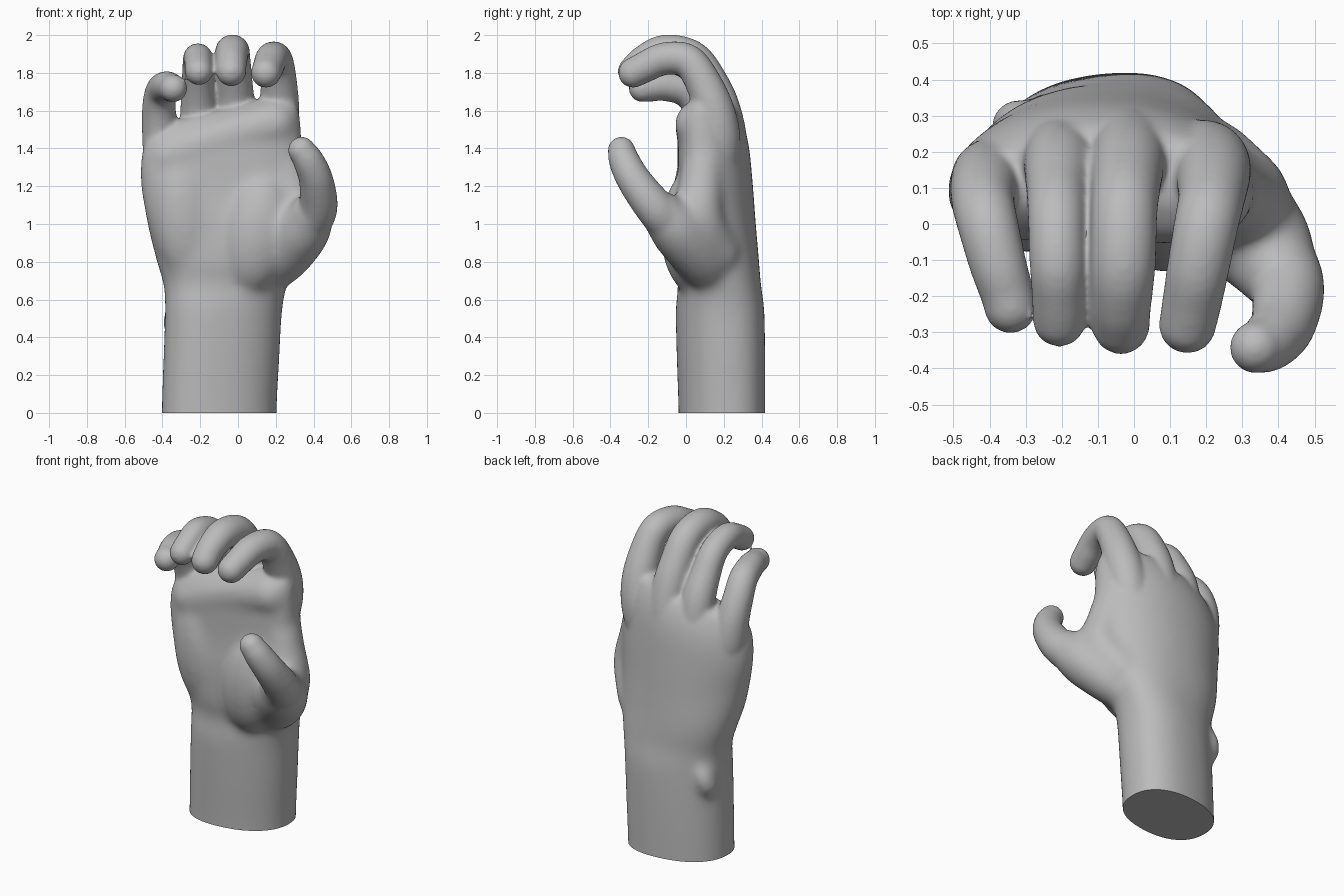
import bpy, bmesh, math
from mathutils import Vector, Matrix, Quaternion

cube = bpy.data.objects.get("Cube")
if cube:
    bpy.data.objects.remove(cube, do_unlink=True)


def spline(rows, steps=6):
    """Catmull-Rom samples through rows of any width."""
    p = [Vector(r) for r in rows]
    p = [p[0] * 2 - p[1]] + p + [p[-1] * 2 - p[-2]]
    out = []
    for i in range(1, len(p) - 2):
        a, b, c, d = p[i - 1:i + 3]
        for s in range(steps):
            t = s / steps
            out.append((b * 2 + (c - a) * t + (a * 2 - b * 5 + c * 4 - d) * t * t
                        + (b * 3 - a - c * 3 + d) * t ** 3) * 0.5)
    return out + [p[-2]]


def loft(bm, rings):
    """Closed skin over a list of point rings."""
    rows = [[bm.verts.new(co) for co in ring] for ring in rings]
    n = len(rows[0])
    for lo, hi in zip(rows, rows[1:]):
        for i in range(n):
            j = (i + 1) % n
            bm.faces.new((lo[i], lo[j], hi[j], hi[i]))
    bm.faces.new(rows[0][::-1])
    bm.faces.new(rows[-1])


def ball(bm, centre, radii, lean=0):
    m = (Matrix.Translation(centre) @ Matrix.Rotation(math.radians(lean), 4, 'Y')
         @ Matrix.Diagonal((*radii, 1)))
    bmesh.ops.create_uvsphere(bm, u_segments=32, v_segments=20, radius=1, matrix=m)


def limb(bm, path):
    """Round tapered tube along x, y, z, radius rows, with ball ends."""
    pts = spline(path)
    rings, turn, last = [], Quaternion(), Vector((0, 0, 1))
    for i, p in enumerate(pts):
        tangent = (pts[min(i + 1, len(pts) - 1)] - pts[max(i - 1, 0)]).to_3d().normalized()
        turn = last.rotation_difference(tangent) @ turn
        last = tangent
        ring = []
        for k in range(24):
            a = math.tau * k / 24
            ring.append(p.to_3d() + turn @ Vector((math.cos(a), math.sin(a), 0)) * p[3])
        rings.append(ring)
    loft(bm, rings)
    for p in (pts[0], pts[-1]):
        ball(bm, p.to_3d(), (p[3],) * 3)


def smoothstep(lo, hi, v):
    t = min(max((v - lo) / (hi - lo), 0), 1)
    return t * t * (3 - 2 * t)


def signed_power(v, e):
    return math.copysign(abs(v) ** e, v)


def fuse(bm, ob, voxel, rounds):
    """Store the mesh, then melt its parts into one soft skin."""
    bmesh.ops.recalc_face_normals(bm, faces=bm.faces)
    bm.to_mesh(ob.data)
    bm.free()
    remesh = ob.modifiers.new("fuse", 'REMESH')
    remesh.mode = 'VOXEL'
    remesh.voxel_size = voxel
    soften = ob.modifiers.new("soften", 'SMOOTH')
    soften.factor = 0.5
    soften.iterations = rounds
    for name in ("fuse", "soften"):
        bpy.ops.object.modifier_apply(modifier=name)


hand = bpy.data.objects.new("hand", bpy.data.meshes.new("hand"))
bpy.context.collection.objects.link(hand)
bpy.ops.object.select_all(action='DESELECT')
hand.select_set(True)
bpy.context.view_layer.objects.active = hand

# Wrist and palm: z, right edge, left edge, front, back
sections = [
    (-.2, -.405, .205, -.035, .415), (0, -.405, .205, -.035, .415), (.3, -.395, .22, -.045, .415),
    (.55, -.387, .235, -.05, .41), (.68, -.395, .26, -.04, .395), (.8, -.43, .29, -.06, .387),
    (1.0, -.48, .33, -.06, .37), (1.2, -.51, .345, -.045, .355), (1.4, -.518, .335, -.04, .335),
    (1.52, -.50, .32, -.02, .305), (1.61, -.45, .28, .06, .26)]
bm = bmesh.new()
rings = []
for z, x0, x1, y0, y1 in spline(sections):
    arch = 0.06 * smoothstep(.7, 1.15, z)
    tilt = 0.12 * (1 - smoothstep(.5, .9, z))
    shear = 0.25 * smoothstep(1.05, 1.45, z)
    cx, cy, rx, ry = (x0 + x1) / 2, (y0 + y1) / 2, (x1 - x0) / 2, (y1 - y0) / 2
    ring = []
    for k in range(64):
        a = math.tau * k / 64
        u, v = (signed_power(f(a), 0.88) for f in (math.cos, math.sin))
        dx = rx * u
        ring.append((cx + dx, cy + ry * v - arch * u * u + tilt * dx, z + shear * dx))
    rings.append(ring)
loft(bm, rings)

# Palm pads, wrist bone, thumb root and the web beside it
ball(bm, (.10, .03, .96), (.20, .165, .33), 10)
ball(bm, (-.29, .07, 1.06), (.18, .15, .38), -6)
ball(bm, (-.33, .27, .52), (.06, .08, .12), 20)
limb(bm, [(-.36, .065, 1.36, .115), (-.1, .075, 1.45, .125), (.19, .07, 1.53, .13)])
limb(bm, [(.12, .15, .72, .12), (.23, .08, .83, .15), (.34, -.04, .965, .15),
          (.40, -.13, 1.06, .118)])
limb(bm, [(.22, .17, .85, .12), (.30, .07, 1.02, .135), (.27, .08, 1.2, .12),
          (.23, .1, 1.38, .11)])
fuse(bm, hand, 0.018, 22)

# Fingers
bm = bmesh.new()
bm.from_mesh(hand.data)
limb(bm, [(.14, .17, 1.2, .09), (.19, .175, 1.42, .115), (.217, .15, 1.6, .108),
          (.215, .075, 1.78, .094), (.20, 0, 1.868, .09), (.178, -.12, 1.874, .087),
          (.16, -.22, 1.83, .083), (.148, -.28, 1.80, .08)])
limb(bm, [(-.05, .21, 1.22, .09), (-.02, .215, 1.42, .11), (-.015, .185, 1.6, .106),
          (-.02, .13, 1.74, .099), (-.027, .035, 1.878, .093), (-.03, -.11, 1.912, .091),
          (-.035, -.22, 1.865, .084), (-.036, -.282, 1.808, .08)])
limb(bm, [(-.19, .2, 1.2, .09), (-.205, .195, 1.4, .105), (-.208, .17, 1.58, .099),
          (-.213, .1, 1.73, .087), (-.214, .02, 1.838, .081), (-.212, -.11, 1.88, .078),
          (-.208, -.21, 1.842, .075), (-.207, -.267, 1.808, .074)])
limb(bm, [(-.34, .13, 1.15, .09), (-.385, .13, 1.32, .11), (-.41, .12, 1.48, .099),
          (-.419, .07, 1.62, .089), (-.405, 0, 1.705, .085), (-.377, -.11, 1.73, .08),
          (-.352, -.19, 1.722, .075), (-.342, -.23, 1.718, .074)])

# Thumb
limb(bm, [(.33, -.03, .95, .12), (.42, -.155, 1.075, .106), (.415, -.27, 1.225, .092),
          (.375, -.325, 1.33, .083), (.337, -.342, 1.39, .073)])
fuse(bm, hand, 0.01, 20)

# Flat cut at the wrist
bm = bmesh.new()
bm.from_mesh(hand.data)
bmesh.ops.bisect_plane(bm, geom=bm.verts[:] + bm.edges[:] + bm.faces[:],
                       plane_co=(0, 0, 0), plane_no=(0, 0, 1), clear_inner=True)
bmesh.ops.edgeloop_fill(bm, edges=[e for e in bm.edges if e.is_boundary])
bmesh.ops.recalc_face_normals(bm, faces=bm.faces)
bm.to_mesh(hand.data)
bm.free()

# Plain grey
grey = bpy.data.materials.new("plain grey")
grey.use_nodes = True
colour = (0.5, 0.5, 0.5, 1)
grey.diffuse_color = colour
grey.node_tree.nodes["Principled BSDF"].inputs["Base Color"].default_value = colour
hand.data.materials.clear()
hand.data.materials.append(grey)
bpy.ops.object.shade_smooth_by_angle(angle=math.radians(45))
